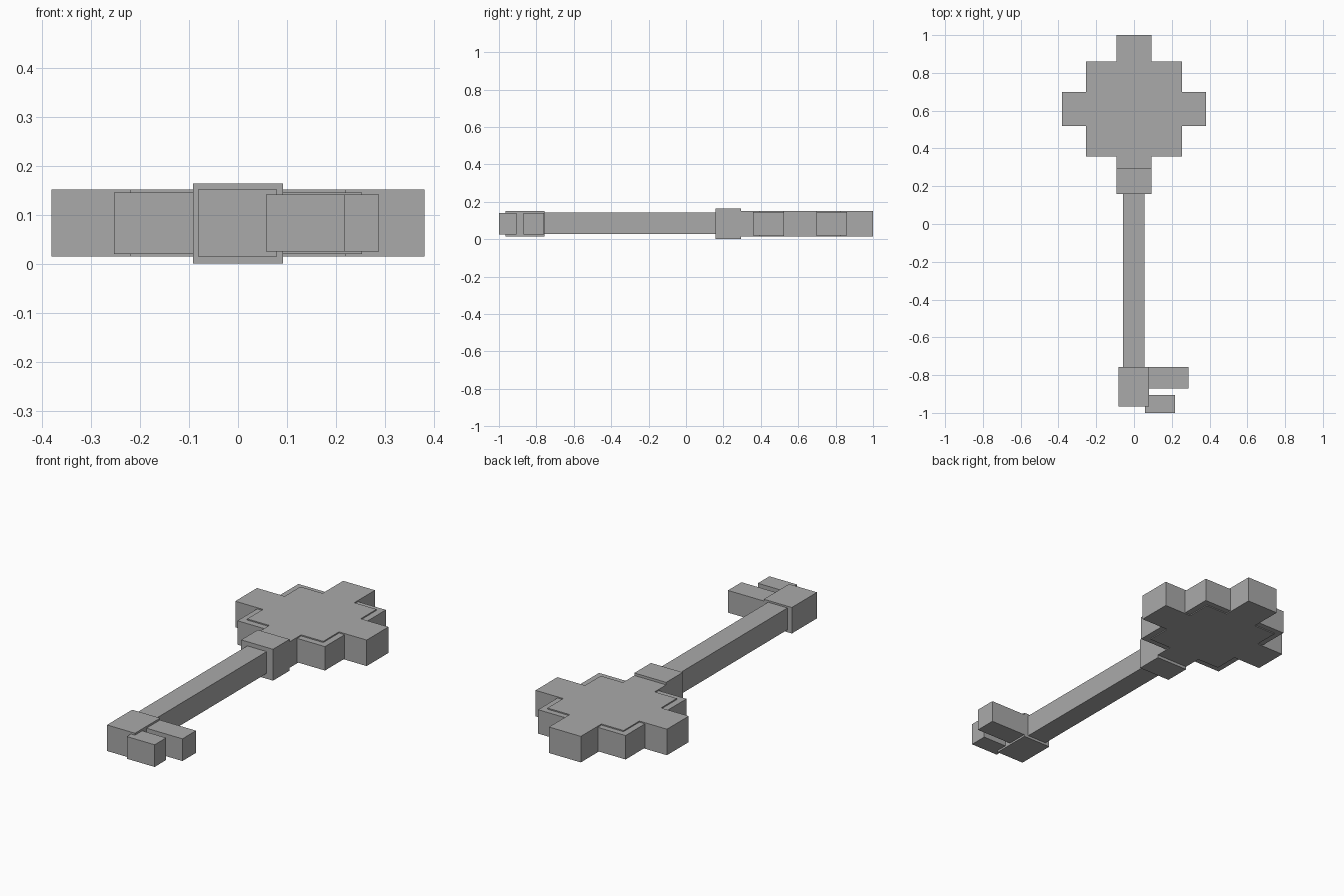
import bpy, bmesh

if "Cube" in bpy.data.objects:
    bpy.data.objects.remove(bpy.data.objects["Cube"])

grey = bpy.data.materials.new("plain_grey")
grey.diffuse_color = (0.40, 0.40, 0.40, 1)
grey.use_nodes = True
grey.node_tree.nodes["Principled BSDF"].inputs["Base Color"].default_value = grey.diffuse_color


def prism(name, outline, z0, z1):
    """Extrude a flat outline from z0 to z1."""
    bm = bmesh.new()
    face = bm.faces.new([bm.verts.new((x, y, z0)) for x, y in outline])
    top = bmesh.ops.extrude_face_region(bm, geom=[face])["geom"]
    bmesh.ops.translate(bm, vec=(0, 0, z1 - z0),
                        verts=[v for v in top if isinstance(v, bmesh.types.BMVert)])
    bmesh.ops.recalc_face_normals(bm, faces=bm.faces)
    mesh = bpy.data.meshes.new(name)
    bm.to_mesh(mesh)
    bm.free()
    mesh.materials.append(grey)
    obj = bpy.data.objects.new(name, mesh)
    bpy.context.collection.objects.link(obj)
    return obj


def box(name, x0, x1, y0, y1, z0, z1):
    return prism(name, [(x0, y0), (x1, y0), (x1, y1), (x0, y1)], z0, z1)


# Handle: stepped cross plate with a slightly thinner square set into it
cy = 0.61
arm_x, arm_y, reach_x, reach_y = 0.092, 0.09, 0.38, 0.39
core_x, core_y = 0.22, 0.22
quarter = [(reach_x, arm_y), (core_x, arm_y), (core_x, core_y),
           (arm_x, core_y), (arm_x, reach_y)]
outline = []
for sx, sy in ((1, 1), (-1, 1), (-1, -1), (1, -1)):
    corner = [(sx * x, cy + sy * y) for x, y in quarter]
    outline += corner if sx * sy > 0 else corner[::-1]
# The lower arm stops inside the collar
outline = [(x, max(y, 0.25)) for x, y in outline]
prism("handle_cross", outline, 0.015, 0.151)
box("handle_square", -0.253, 0.253, 0.357, 0.86, 0.02, 0.145)

# Collar and shaft
box("collar", -0.092, 0.092, 0.158, 0.295, 0.0, 0.164)
box("shaft", -0.057, 0.055, -0.88, 0.20, 0.028, 0.142)

# Bit: end block with two teeth
box("bit_block", -0.082, 0.08, -0.965, -0.757, 0.015, 0.151)
box("long_tooth", 0.0, 0.288, -0.87, -0.757 - 0.001, 0.025, 0.141)
box("short_tooth", 0.057, 0.218, -1.0, -0.905, 0.025, 0.141)
